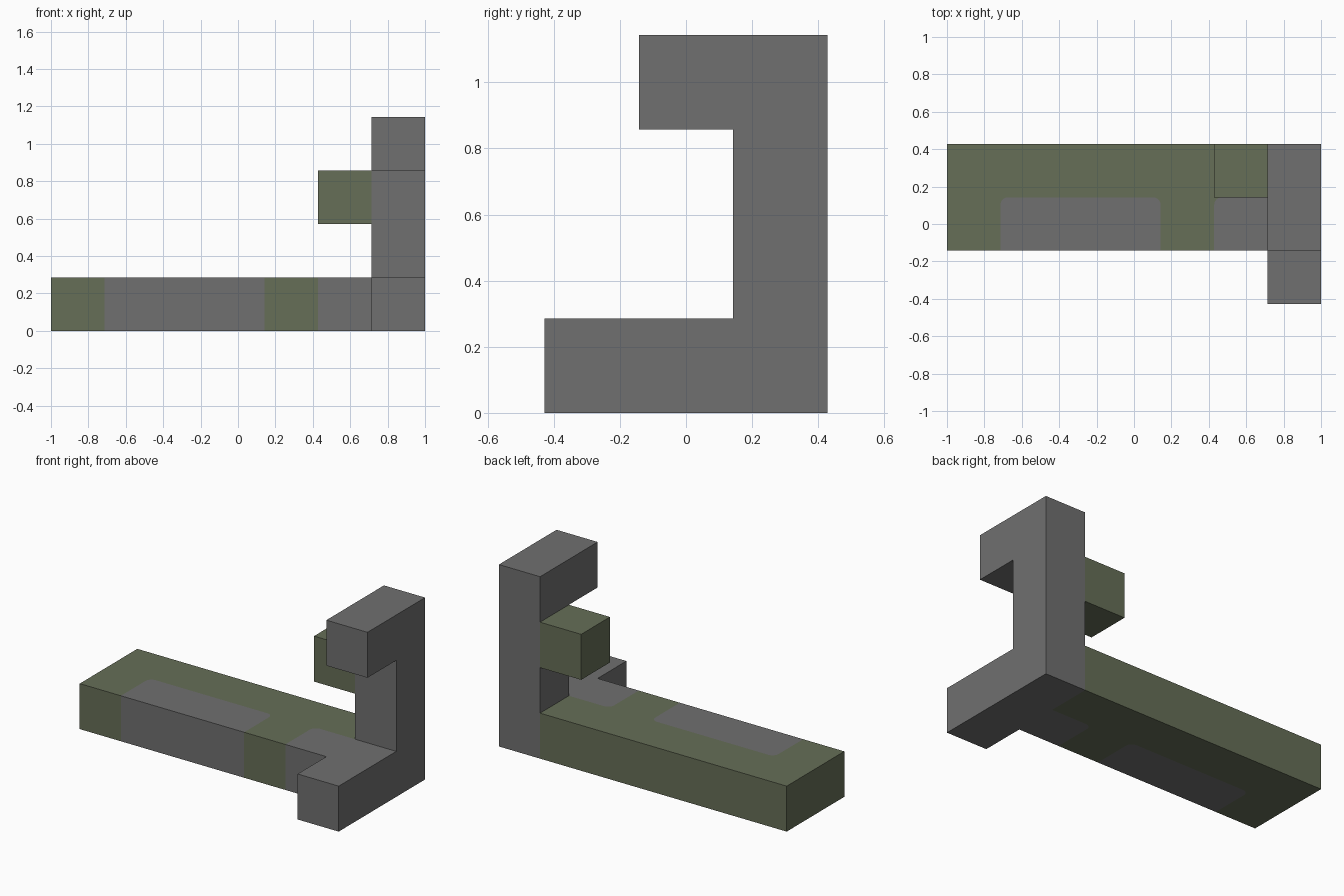
import bpy, bmesh, math
from mathutils import Vector

cube = bpy.data.objects.get("Cube")
if cube:
    bpy.data.objects.remove(cube, do_unlink=True)

U = 2 / 7          # one block unit
R = 0.04           # corner radius of the grey patches


def make_material(name, color):
    m = bpy.data.materials.new(name)
    m.use_nodes = True
    m.diffuse_color = (*color, 1)
    m.node_tree.nodes["Principled BSDF"].inputs["Base Color"].default_value = (*color, 1)
    return m


grey = make_material("stone grey", (0.162, 0.162, 0.162))
green = make_material("moss green", (0.133, 0.156, 0.095))


def gx(i):
    return -1 + U * i


def gy(j):
    return (j - 1.5) * U


def corner(cx, cy, start, end):
    """Arc of plan points between two angles, in degrees."""
    steps = 4
    return [(cx + R * math.cos(math.radians(start + (end - start) * k / steps)),
             cy + R * math.sin(math.radians(start + (end - start) * k / steps)))
            for k in range(steps + 1)]


def prism(name, regions, offset, materials, lift):
    """Extrude adjoining flat regions into one solid; sides take their region's colour."""
    bm = bmesh.new()
    verts = {}

    def vert(p):
        key = tuple(round(c, 4) for c in p)
        if key not in verts:
            verts[key] = bm.verts.new(lift(p))
        return verts[key]

    for outline, mat in regions:
        bm.faces.new([vert(p) for p in outline]).material_index = mat
    base = list(bm.faces)
    rim = [(e, e.link_faces[0].material_index) for e in bm.edges if len(e.link_faces) == 1]
    far = {v: bm.verts.new(v.co + Vector(offset)) for v in list(bm.verts)}
    for f in base:
        bm.faces.new([far[v] for v in f.verts]).material_index = f.material_index
    for e, mat in rim:
        a, b = e.verts
        bm.faces.new([a, b, far[b], far[a]]).material_index = mat
    bmesh.ops.recalc_face_normals(bm, faces=bm.faces)
    mesh = bpy.data.meshes.new(name)
    bm.to_mesh(mesh)
    bm.free()
    for m in materials:
        mesh.materials.append(m)
    obj = bpy.data.objects.new(name, mesh)
    bpy.context.collection.objects.link(obj)
    return obj


# Base slab: green plan with two grey rounded patches running through it
front, mid, back = gy(1), gy(2), gy(3)
long_edge = ([(gx(1), front)] + corner(gx(1) + R, mid - R, 180, 90)
             + corner(gx(4) - R, mid - R, 90, 0) + [(gx(4), front)])
short_edge = [(gx(5), front)] + corner(gx(5) + R, mid - R, 180, 90) + [(gx(6), mid)]
green_plan = ([(gx(0), front)] + long_edge + short_edge
              + [(gx(6), back), (gx(0), back)])
prism("base_slab",
      [(green_plan, 1), (long_edge, 0), (short_edge + [(gx(6), front)], 0)],
      (0, 0, U), [grey, green], lambda p: (p[0], p[1], 0))

# C-shaped upright: foot, column and top arm as one side profile
cells = [(0, 0), (3, 0), (3, 4), (1, 4), (1, 3), (2, 3), (2, 1), (0, 1)]
profile = [(gy(j), U * k) for j, k in cells]
prism("upright_frame", [(profile, 0)], (U, 0, 0), [grey],
      lambda p: (gx(6), p[0], p[1]))

# Green block fixed to the inner side of the column
square = [(gx(5), mid), (gx(6), mid), (gx(6), back), (gx(5), back)]
prism("side_block", [(square, 0)], (0, 0, U), [green],
      lambda p: (p[0], p[1], 2 * U))
